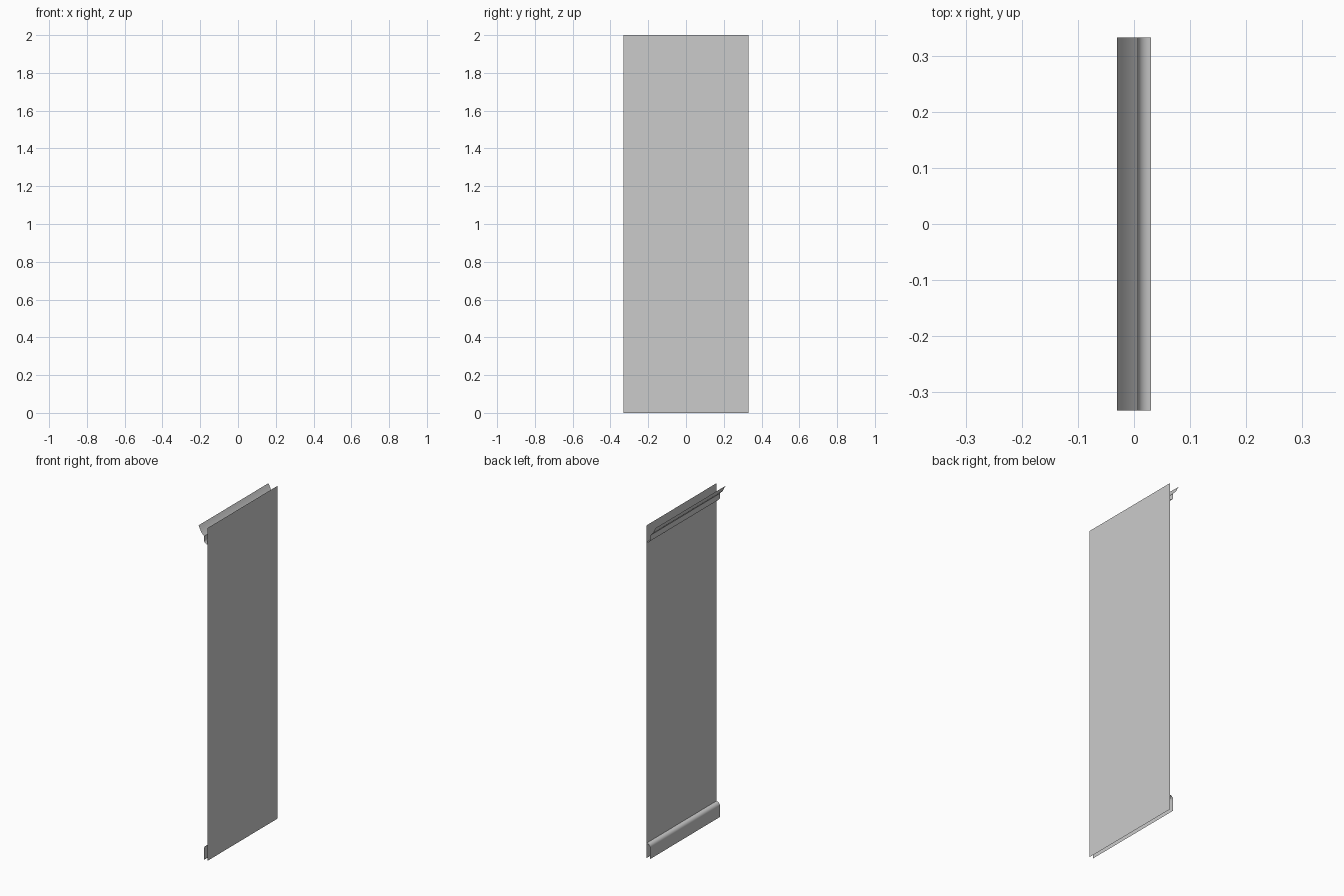
import bpy, math

if "Cube" in bpy.data.objects:
    bpy.data.objects.remove(bpy.data.objects["Cube"])

HALF = 0.332   # half width along y
FACE = 0.03    # x of the main sheet


def strip(name, profile):
    """Sweep an open x-z profile along y as a thin sheet."""
    n = len(profile)
    verts = [(x, s * HALF, z) for s in (-1, 1) for x, z in profile]
    faces = [(i, n + i, n + i + 1, i + 1) for i in range(n - 1)]
    mesh = bpy.data.meshes.new(name)
    mesh.from_pydata(verts, [], faces)
    ob = bpy.data.objects.new(name, mesh)
    bpy.context.collection.objects.link(ob)
    bpy.context.view_layer.objects.active = ob
    ob.select_set(True)
    bpy.ops.object.shade_smooth_by_angle(angle=math.radians(25))
    ob.select_set(False)


def bend(cx, cz, rx, rz, a0, a1, steps=6):
    """Elliptical bend in x-z, angles in degrees."""
    angles = [math.radians(a0 + (a1 - a0) * i / steps) for i in range(steps + 1)]
    return [(cx + rx * math.cos(a), cz + rz * math.sin(a)) for a in angles]


# Large flat sheet
strip("main_panel", [(FACE, 0), (FACE, 2)])

# Rounded lip hanging behind the bottom edge
strip("bottom_lip", bend(FACE, 0.068, 0.023, 0.022, 90, 180) + [(0.007, 0)])

# Flared catch behind the top edge
strip("top_catch", bend(FACE, 1.92, 0.023, 0.02, 270, 180)
      + [(0.007, 1.945), (-0.0125, 1.965), (-0.03, 2.0)])
